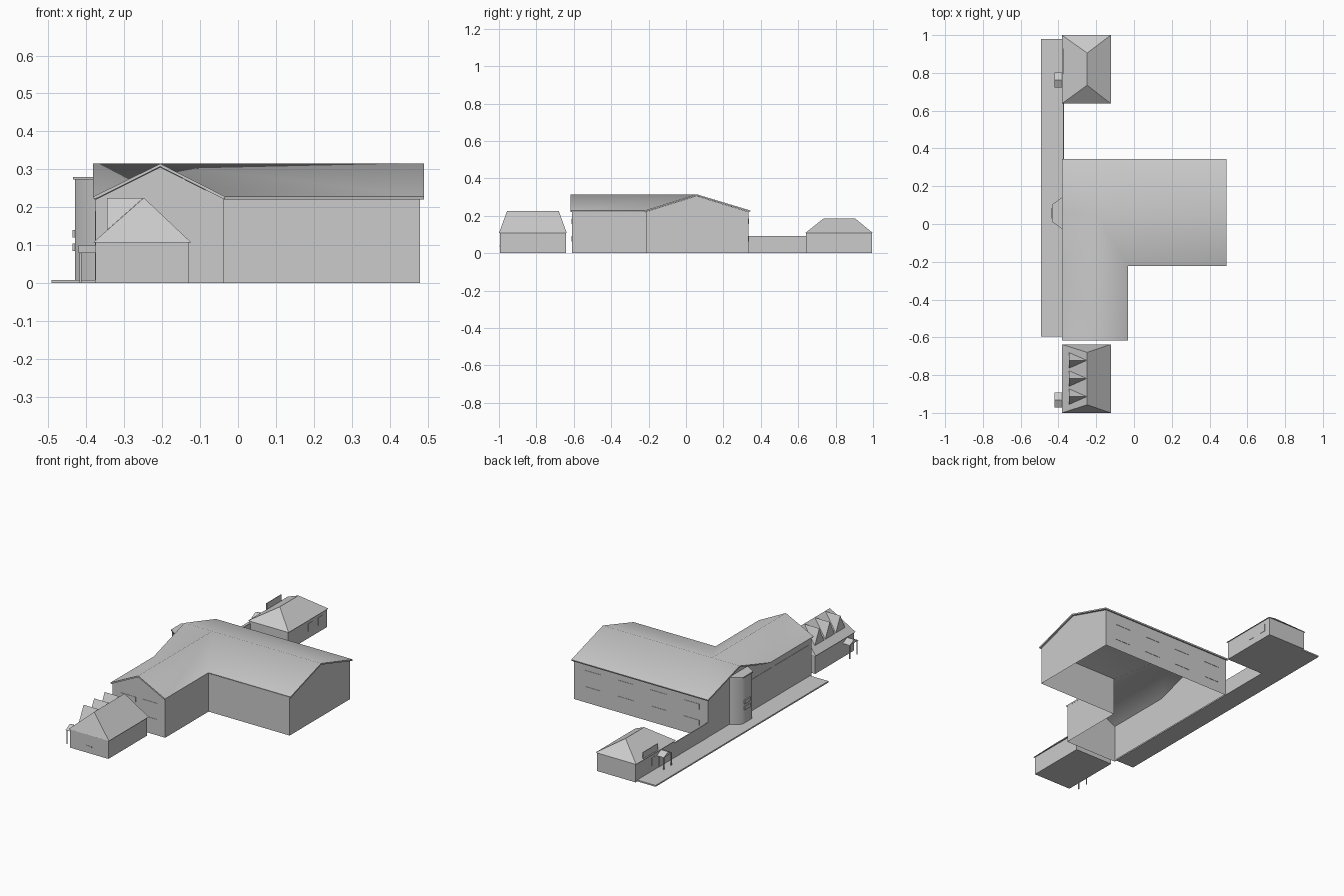
import bpy, bmesh, math

cube = bpy.data.objects.get("Cube")
if cube:
    bpy.data.objects.remove(cube, do_unlink=True)

grey = bpy.data.materials.new("plain_grey")
grey.use_nodes = True
grey.diffuse_color = (0.6, 0.6, 0.6, 1)
grey.node_tree.nodes["Principled BSDF"].inputs["Base Color"].default_value = (0.6, 0.6, 0.6, 1)


def build(name, verts, faces, fix=True):
    bm = bmesh.new()
    vs = [bm.verts.new(v) for v in verts]
    for f in faces:
        bm.faces.new([vs[i] for i in f])
    if fix:
        bmesh.ops.recalc_face_normals(bm, faces=bm.faces)
    me = bpy.data.meshes.new(name)
    bm.to_mesh(me)
    bm.free()
    me.materials.append(grey)
    ob = bpy.data.objects.new(name, me)
    bpy.context.collection.objects.link(ob)
    return ob


def smooth(ob, degrees):
    bpy.ops.object.select_all(action='DESELECT')
    ob.select_set(True)
    bpy.context.view_layer.objects.active = ob
    for m in list(ob.modifiers):
        bpy.ops.object.modifier_apply(modifier=m.name)
    bpy.ops.object.shade_smooth_by_angle(angle=math.radians(degrees))


def prism(name, ring, z0, z1):
    n = len(ring)
    verts = [(x, y, z) for z in (z0, z1) for x, y in ring]
    sides = [(i, (i + 1) % n, n + (i + 1) % n, n + i) for i in range(n)]
    return build(name, verts, sides + [range(n), range(n, 2 * n)])


def box(name, x0, x1, y0, y1, z0, z1):
    return prism(name, [(x0, y0), (x1, y0), (x1, y1), (x0, y1)], z0, z1)


# Main hall: T of two gabled wings, walls open underneath
W, E, S, N = -0.375, 0.48, -0.61, 0.335
IX, IY = -0.037, -0.215            # inner corner
RX, RY = -0.205, 0.057             # ridge lines
EAVE, PEAK = 0.221, 0.306
foot = [(W, S), (IX, S), (IX, IY), (E, IY), (E, N), (W, N)]
verts = [(x, y, z) for z in (0, EAVE) for x, y in foot]
verts += [(RX, S, PEAK), (E, RY, PEAK), (W, RY, PEAK), (W, IY, EAVE)]
build("main_walls", verts, [(0, 1, 7, 12, 6), (1, 2, 8, 7), (2, 3, 9, 8),
                            (3, 4, 10, 13, 9), (4, 5, 11, 10), (5, 0, 6, 15, 14, 11)])

# Main roof, a thin sheet with soft shading across ridges and valleys
w, e, s, n, ix, iy = -0.382, 0.49, -0.617, 0.345, -0.033, -0.222
lo, hi = 0.228, 0.315
roof = build("main_roof",
             [(w, n, lo), (RX, n, lo), (e, n, lo), (w, RY, hi), (RX, RY, hi), (e, RY, hi),
              (w, iy, lo), (ix, iy, lo), (e, iy, lo), (w, s, lo), (RX, s, hi), (ix, s, lo)],
             [(0, 3, 4, 1), (1, 4, 5, 2), (3, 6, 4), (4, 7, 8, 5), (6, 9, 10, 4), (4, 10, 11, 7)],
             fix=False)
sheet = roof.modifiers.new("thickness", 'SOLIDIFY')
sheet.thickness = 0.008
sheet.offset = -1
smooth(roof, 60)

# Main hall windows in two rows
for z in (0.062, 0.155):
    for i in range(4):
        x = 0.36 - 0.21 * i
        box("north_window", x - 0.05, x + 0.05, N, N + 0.002, z, z + 0.03)
    for x in (-0.32, -0.18):
        box("south_window", x, x + 0.095, S - 0.002, S, z, z + 0.03)
for y0, y1 in ((-0.58, -0.27), (-0.24, -0.06)):
    box("west_panel", W - 0.002, W, y0, y1, 0.02, 0.19)

# Stair tower on the west gable
tower = [(W, 0.14), (-0.43, 0.1), (-0.43, 0.015), (W, -0.025)]
smooth(prism("stair_tower", tower, 0, 0.273), 60)
prism("stair_tower_cap", [(W, 0.145), (-0.435, 0.103), (-0.435, 0.012), (W, -0.03)], 0.273, 0.28)
for z in (0.085, 0.12):
    box("tower_ledge", -0.436, -0.43, 0.03, 0.085, z, z + 0.02)

# Pavement and garden wall
box("pavement", -0.492, -0.37, -0.595, 0.98, 0, 0.008)
box("garden_wall", -0.376, -0.37, N, 0.647, 0, 0.092)


# Two small hip roofed houses
def house(name, y0, y1, ridge0, ridge1, top):
    box(name + "_walls", W, -0.13, y0 + 0.005, y1 - 0.005, 0, 0.107)
    x0, x1, xr, z = -0.382, -0.123, -0.248, 0.107
    build(name + "_roof",
          [(x0, y0, z), (x1, y0, z), (x1, y1, z), (x0, y1, z), (xr, ridge0, top), (xr, ridge1, top)],
          [(0, 1, 4), (1, 2, 5, 4), (2, 3, 5), (3, 0, 4, 5), (3, 2, 1, 0)])


house("south_house", -1, -0.637, -0.957, -0.68, 0.225)
house("north_house", 0.637, 1, 0.735, 0.905, 0.185)

# Pointed dormers on the south house
for y in (-0.722, -0.818, -0.914):
    build("dormer", [(-0.345, y - 0.042, 0.14), (-0.345, y + 0.042, 0.14),
                     (-0.345, y, 0.224), (-0.25, y, 0.224)],
          [(0, 1, 2), (0, 2, 3), (1, 3, 2), (0, 3, 1)])

# Gabled porches on posts
for y in (-0.932, 0.762):
    a, b = -0.42, W
    build("porch_roof", [(x, y + d, z) for x in (a, b)
                         for d, z in ((-0.04, 0.08), (0.04, 0.08), (0, 0.1))],
          [(0, 1, 2), (3, 4, 5), (0, 1, 4, 3), (1, 2, 5, 4), (2, 0, 3, 5)])
    for d in (-0.033, 0.033):
        box("porch_post", -0.418, -0.413, y + d - 0.0025, y + d + 0.0025, 0, 0.082)
    box("porch_door", W - 0.002, W, y - 0.02, y + 0.02, 0.008, 0.07)

# North house details
box("roof_board", -0.377, -0.373, 0.795, 0.928, 0.107, 0.148)
box("west_window", W - 0.002, W, 0.82, 0.85, 0.04, 0.085)
for y in (0.825, 0.915):
    box("east_window", -0.13, -0.128, y, y + 0.04, 0.04, 0.085)
box("south_house_vent", -0.27, -0.235, -0.997, -0.995, 0.035, 0.042)
